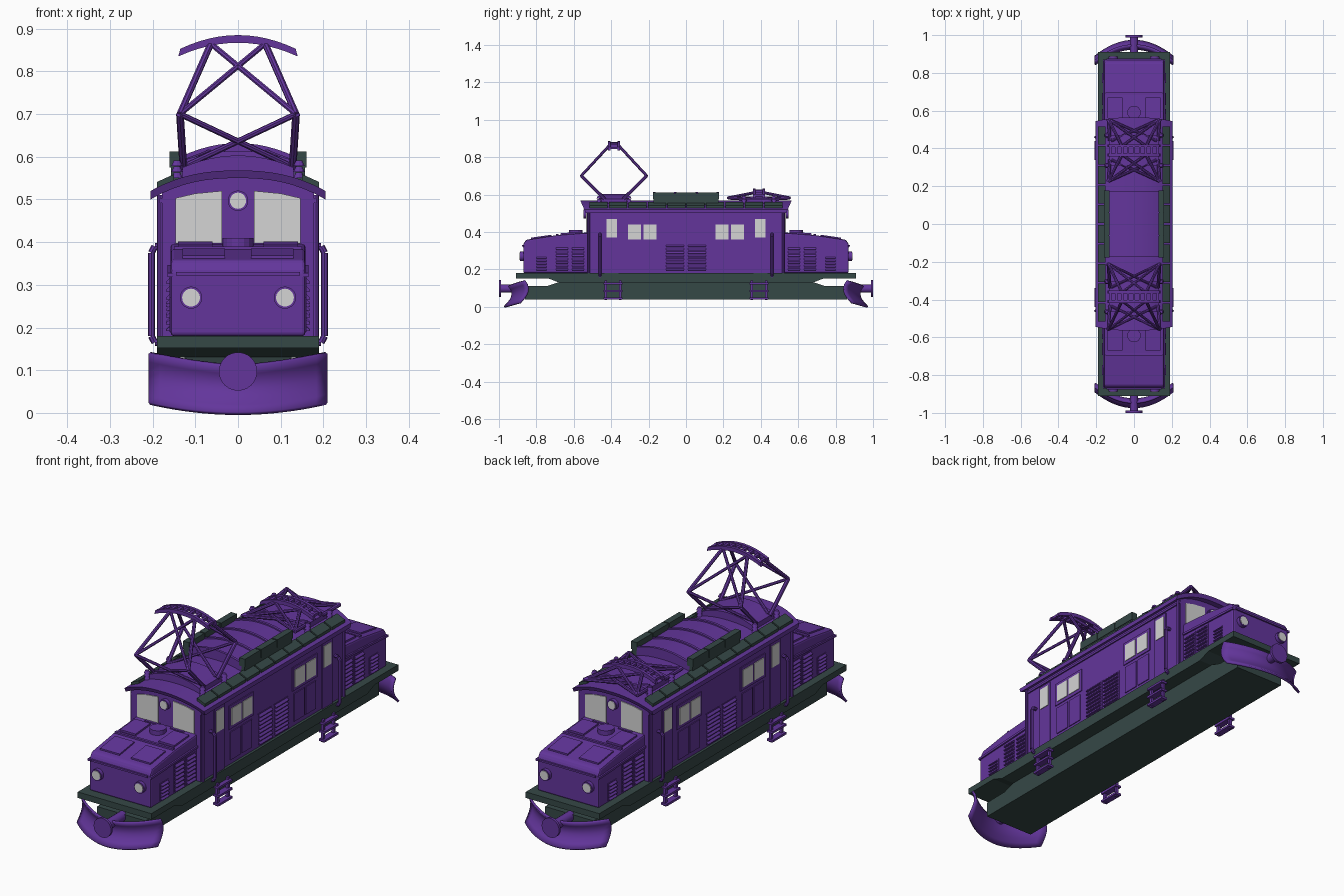
import bpy, bmesh, math
from mathutils import Vector, Matrix

if "Cube" in bpy.data.objects:
    bpy.data.objects.remove(bpy.data.objects["Cube"])

def material(name, rgb):
    m = bpy.data.materials.new(name)
    m.diffuse_color = (*rgb, 1)
    m.use_nodes = True
    m.node_tree.nodes["Principled BSDF"].inputs["Base Color"].default_value = m.diffuse_color
    return m

PURPLE = material("purple_paint", (0.125, 0.036, 0.33))
GREEN = material("dark_green", (0.036, 0.065, 0.062))
GLASS = material("pale_grey_glass", (0.66, 0.66, 0.66))
S = (-1, 1)

# ---- helpers: each adds geometry to a bmesh ----
def box(bm, x0, x1, y0, y1, z0, z1):
    m = Matrix.Translation(((x0+x1)/2, (y0+y1)/2, (z0+z1)/2)) @ Matrix.Diagonal((abs(x1-x0), abs(y1-y0), abs(z1-z0), 1))
    bmesh.ops.create_cube(bm, size=1, matrix=m)

def prism(bm, pts, axis, a, b):
    """Extrude a profile along x (points are y,z) or along y (points are x,z)."""
    def at(p, t):
        return (t, p[0], p[1]) if axis == 'x' else (p[0], t, p[1])
    lo = [bm.verts.new(at(p, a)) for p in pts]
    hi = [bm.verts.new(at(p, b)) for p in pts]
    n = len(pts)
    bm.faces.new(lo)
    bm.faces.new(hi[::-1])
    for i in range(n):
        bm.faces.new((lo[i], hi[i], hi[(i+1) % n], lo[(i+1) % n]))

def rod(bm, p, q, r, seg=8, r2=None):
    p, q = Vector(p), Vector(q)
    d = q - p
    m = Matrix.Translation((p+q)/2) @ d.to_track_quat('Z', 'Y').to_matrix().to_4x4()
    bmesh.ops.create_cone(bm, cap_ends=True, segments=seg, radius1=r, radius2=r if r2 is None else r2, depth=d.length, matrix=m)

def part(name, bm, mat, bevel=0, smooth=False):
    bmesh.ops.recalc_face_normals(bm, faces=bm.faces)
    me = bpy.data.meshes.new(name)
    bm.to_mesh(me)
    bm.free()
    me.materials.append(mat)
    ob = bpy.data.objects.new(name, me)
    bpy.context.collection.objects.link(ob)
    if bevel:
        b = ob.modifiers.new("bevel", 'BEVEL')
        b.width, b.segments, b.limit_method = bevel, 2, 'ANGLE'
    if smooth:
        bpy.ops.object.select_all(action='DESELECT')
        bpy.context.view_layer.objects.active = ob
        ob.select_set(True)
        bpy.ops.object.shade_smooth_by_angle(angle=math.radians(35))
    return ob

def new():
    return bmesh.new()

def louvres(bm, s, x, y0, y1, z0, z1, n):
    box(bm, s*(x-.005), s*(x+.002), y0, y1, z0, z1)
    h = (z1 - z0) / n
    for i in range(n):
        z = z0 + i*h
        prism(bm, [(s*x, z+h*.1), (s*(x+.011), z+h*.1), (s*(x+.011), z+h*.3), (s*x, z+h*.9)], 'y', y0+.006, y1-.006)

def arch(w, edge, top, n=12, p=2.0):
    return [(w*(2*i/n-1), top-(top-edge)*abs(2*i/n-1)**p) for i in range(n+1)]

# ---- frame: deck, skirt and under-box ----
bm = new()
box(bm, -.19, .19, -.91, .91, .152, .18)
prism(bm, [(-.74, .153), (-.68, .13), (.68, .13), (.74, .153)], 'x', -.19, .19)
part("deck", bm, GREEN)
bm = new()
prism(bm, [(-.86, .04), (.86, .04), (.86, .11), (.74, .112), (.67, .135), (-.67, .135), (-.74, .112), (-.86, .11)], 'x', -.125, .125)
part("underframe", bm, GREEN)

# ---- cab body and arched roof ----
body = [(-.178, .18), (.178, .18)] + arch(.178, .515, .555)[::-1]
bm = new()
prism(bm, body, 'y', -.53, .53)
part("cab_body", bm, PURPLE)

top = arch(.205, .52, .568, 16, 2.4)
low = arch(.205, .5, .55, 16, 2.4)
bm = new()
prism(bm, low + top[::-1], 'y', -1, 1)
for v in bm.verts:                       # ends lean outward toward the top
    v.co.y = math.copysign(.535 + .03*(v.co.z-.5)/.068, v.co.y)
part("roof", bm, PURPLE, smooth=True)

# ---- roof walkways and resistor boxes (green), central roof hood ----
bm = new()
for s in S:
    for i in range(10):
        y = -.52 + i*.104
        prism(bm, [(s*.15, .54), (s*.19, .525), (s*.19, .541), (s*.15, .559)], 'y', y+.004, y+.1)
part("roof_walkways", bm, GREEN)
bm = new()
for s in S:
    for i in range(3):
        y = -.18 + i*.12
        box(bm, s*.13, s*.16, y+.003, y+.117, .575, .612)
    box(bm, s*.132, s*.157, -.175, .175, .545, .606)
part("roof_vent_boxes", bm, GREEN)
bm = new()
prism(bm, [(-.14, .54), (.14, .54)] + arch(.14, .582, .608)[::-1], 'y', -.175, .175)
for y in (-.17, -.057, .057, .17):
    prism(bm, arch(.138, .578, .606) + arch(.138, .588, .614)[::-1], 'y', y-.006, y+.006)
part("roof_hood", bm, PURPLE, smooth=True)

# ---- sloped noses at both ends ----
bm = new()
for s in S:
    prism(bm, [(s*.52, .18), (s*.87, .18), (s*.87, .335), (s*.855, .358), (s*.69, .383), (s*.52, .396)], 'x', -.158, .158)
part("noses", bm, PURPLE, bevel=.008)
bm = new()
for s in S:
    # ledge strips, lid plates, filler cap
    box(bm, -.145, .145, s*.868, s*.877, .322, .33)
    for t in S:
        prism(bm, [(s*.872, .318), (s*.53, .335), (s*.53, .345), (s*.872, .328)], 'x', t*.15, t*.165)
        prism(bm, [(s*.83, .36), (s*.72, .377), (s*.72, .385), (s*.83, .369)], 'x', t*.03, t*.13)
        prism(bm, [(s*.67, .38), (s*.56, .388), (s*.56, .401), (s*.67, .393)], 'x', t*.06, t*.14)
        louvres(bm, t, .158, *sorted((s*.805, s*.74)), .19, .27, 5)
        louvres(bm, t, .158, *sorted((s*.70, s*.625)), .19, .32, 7)
        louvres(bm, t, .158, *sorted((s*.615, s*.54)), .19, .32, 7)
    box(bm, -.15, .15, s*.683, s*.695, .37, .39)
    rod(bm, (0, s*.59, .38), (0, s*.59, .41), .036, 16)
part("nose_details", bm, PURPLE)

# ---- cab doors, panels, louvres, drip rails ----
bm = new()
for s in S:
    for c in (0, 1):
        louvres(bm, s, .178, -.112+c*.118, -.006+c*.118, .19, .335, 8)
    for t in S:
        box(bm, s*.17, s*.183, t*.36, t*.435, .18, .485)
        box(bm, s*.17, s*.182, t*.24, t*.315, .2, .33)
        box(bm, s*.17, s*.182, t*.155, t*.23, .2, .33)
        box(bm, s*.17, s*.182, t*.145, t*.325, .345, .455)
        rod(bm, (s*.183, t*.52, .18), (s*.183, t*.52, .51), .007)
    box(bm, s*.17, s*.184, -.53, .53, .492, .502)
for t in S:
    box(bm, -.1, -.03, t*.525, t*.545, .39, .398)
    box(bm, .03, .1, t*.525, t*.545, .39, .398)
part("cab_panels", bm, PURPLE)

# ---- windows ----
bm = new()
for s in S:
    for t in S:
        box(bm, s*.178, s*.186, t*.37, t*.425, .37, .47)
        box(bm, s*.178, s*.185, t*.24, t*.31, .36, .44)
        box(bm, s*.178, s*.185, t*.157, t*.228, .36, .44)
        prism(bm, [(s*.038, .397), (s*.147, .397), (s*.147, .503), (s*.1, .514), (s*.038, .52)], 'y', t*.528, t*.534)
part("windows", bm, GLASS)

# ---- headlights: housings and lenses ----
housing, lens = new(), new()
for s in S:
    for x, y, z, r in ((.11, .865, .27, .026), (-.11, .865, .27, .026), (0, .525, .497, .024)):
        rod(housing, (x, s*y, z), (x, s*(y+.022), z), r, 20)
        rod(lens, (x, s*(y+.015), z), (x, s*(y+.024), z), r-.005, 20)
part("headlight_housings", housing, PURPLE, smooth=True)
part("headlight_lenses", lens, GLASS)

# ---- handrails and hanging steps ----
bm = new()
for s in S:
    for t in S:
        x, y = s*.203, t*.46
        path = [(s*.175, y, .165), (s*.195, y, .165), (x, y, .18), (x, y, .375), (s*.195, y, .39), (s*.175, y, .39)]
        for a, b in zip(path, path[1:]):
            rod(bm, a, b, .008)
part("handrails", bm, PURPLE)
bm = new()
for s in S:
    for t in S:
        for d in S:
            box(bm, s*.187, s*.199, t*.39+d*.032, t*.39+d*.045, .035, .14)
        for z in (.045, .085, .125):
            box(bm, s*.18, s*.21, t*.39-.05, t*.39+.05, z-.005, z+.005)
part("steps", bm, PURPLE)

# ---- curved snow ploughs ----
bm = new()
NU, NV = 16, 6
for s in S:
    grid = []
    for i in range(NU+1):
        u = 2*i/NU - 1
        row = []
        for j in range(NV+1):
            v = j/NV
            z = (.002+.023*u*u)*(1-v) + (.108+.03*abs(u)**1.5)*v
            y = .975 - .085*u*u - .05*math.sin(v*math.pi*.75) + .012*v
            row.append(bm.verts.new((.21*u, s*y, z)))
        grid.append(row)
    for i in range(NU):
        for j in range(NV):
            q = (grid[i][j], grid[i+1][j], grid[i+1][j+1], grid[i][j+1])
            bm.faces.new(q if s < 0 else q[::-1])
ob = part("snow_ploughs", bm, PURPLE, smooth=True)
sol = ob.modifiers.new("thickness", 'SOLIDIFY')
sol.thickness = .01

# ---- centre buffers ----
bm = new()
for s in S:
    rod(bm, (0, s*.85, .097), (0, s*.988, .097), .022, 16)
    rod(bm, (0, s*.988, .097), (0, s*1.0, .097), .045, 24)
part("buffers", bm, PURPLE, smooth=True)

# ---- pantographs: one raised, one folded ----
def pantograph(name, cy, elbow_z, head_z, tip_z, sp):
    bm = new()
    prism(bm, [(-.13, .55), (.13, .55)] + arch(.13, .575, .603 if elbow_z > .65 else .59)[::-1], 'y', cy-.08, cy+.08)
    for d in S:
        base, elbow, up = cy+d*.05, cy+d*sp, cy+d*.025
        for s in S:
            rod(bm, (s*.128, base, .575), (s*.136, elbow, elbow_z), .009)
            rod(bm, (s*.136, elbow, elbow_z), (-s*.12, base, .58), .007)
            rod(bm, (s*.136, elbow, elbow_z), (s*.065, up, head_z), .008)
            rod(bm, (s*.136, elbow, elbow_z), (-s*.06, up, head_z), .007)
            for k in range(3):                     # ribbed insulators
                z = .55 + k*.014
                rod(bm, (s*.143, cy+d*.08, z), (s*.143, cy+d*.08, z+.013), .014, 10, .008)
        # curved collector strips
        prism(bm, arch(.14, tip_z-.05, tip_z-.018) + arch(.135, tip_z-.032, tip_z)[::-1], 'y', cy+d*.018, cy+d*.032)
    for x, z in arch(.125, tip_z-.034, tip_z-.008, 8):
        box(bm, x-.006, x+.006, cy-.03, cy+.03, z-.008, z+.004)
    part(name, bm, PURPLE)

pantograph("raised_pantograph", -.385, .7, .862, .885, .175)
pantograph("folded_pantograph", .39, .582, .61, .632, .165)
